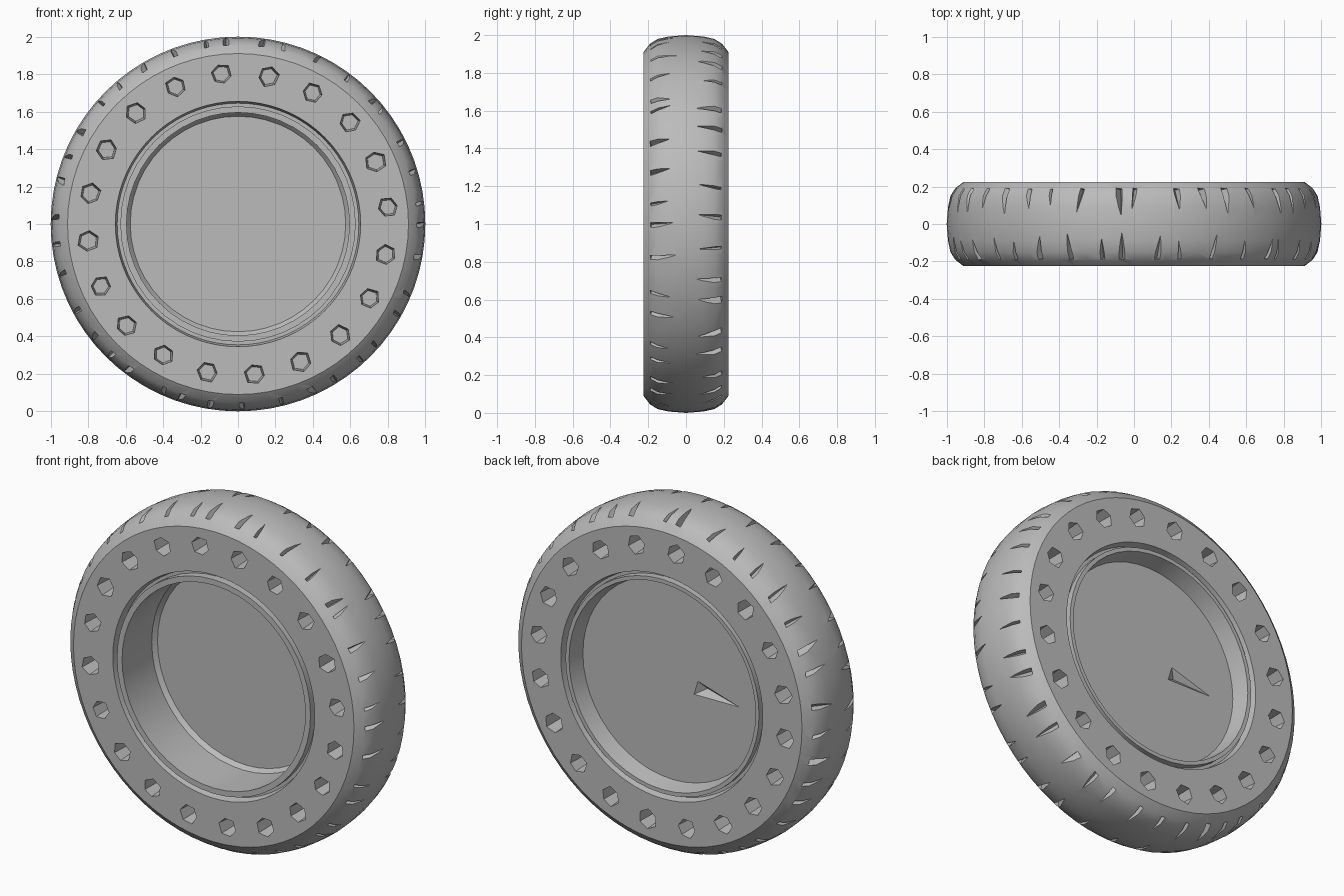
import bpy, bmesh, math, random
from mathutils import Vector

random.seed(4)
if "Cube" in bpy.data.objects:
    bpy.data.objects.remove(bpy.data.objects["Cube"])

grey = bpy.data.materials.new("plain grey")
grey.use_nodes = True
colour = (0.5, 0.5, 0.5, 1)
grey.diffuse_color = colour
grey.node_tree.nodes["Principled BSDF"].inputs["Base Color"].default_value = colour


def polar(angle, radius, y, along=0):
    """Point on the wheel: angle, radius, depth and a shift along the rim."""
    c, s = math.cos(angle), math.sin(angle)
    return Vector((radius * c - along * s, y, 1 + radius * s + along * c))


def to_object(bm, name):
    bmesh.ops.remove_doubles(bm, verts=bm.verts, dist=1e-5)
    bmesh.ops.recalc_face_normals(bm, faces=bm.faces)
    mesh = bpy.data.meshes.new(name)
    bm.to_mesh(mesh)
    bm.free()
    ob = bpy.data.objects.new(name, mesh)
    mesh.materials.append(grey)
    bpy.context.collection.objects.link(ob)
    return ob


def lathe(name, profile, steps):
    """Spin a closed profile of (radius, y) points about the axle."""
    bm = bmesh.new()
    rings = [[bm.verts.new(polar(math.tau * i / steps, r, y)) for r, y in profile]
             for i in range(steps)]
    n = len(profile)
    for i in range(steps):
        a, b = rings[i], rings[(i + 1) % steps]
        for j in range(n):
            k = (j + 1) % n
            if profile[j][0] or profile[k][0]:
                quad = [a[j], a[k], b[k], b[j]]
                if not profile[j][0]:
                    quad = [a[j], a[k], b[k]]
                elif not profile[k][0]:
                    quad = [a[j], a[k], b[j]]
                bm.faces.new(quad)
    return to_object(bm, name)


def hull(bm, points):
    verts = [bm.verts.new(p) for p in points]
    bmesh.ops.convex_hull(bm, input=verts)


def cut(target, bm):
    cutter = to_object(bm, "cutter")
    cutter.hide_render = True
    mod = target.modifiers.new("cut", "BOOLEAN")
    mod.object, mod.operation, mod.solver = cutter, "DIFFERENCE", "EXACT"
    bpy.context.view_layer.objects.active = target
    bpy.ops.object.modifier_apply(modifier=mod.name)
    bpy.data.objects.remove(cutter)


# Tyre: rounded tread, flat side walls, narrow groove next to the rim
half = [(0.61, 0.18), (0.645, 0.18), (0.655, 0.225), (0.91, 0.225),
        (0.955, 0.19), (0.98, 0.15), (0.993, 0.09), (1.0, 0.0)]
tyre = lathe("tyre", half + [(r, -y) for r, y in reversed(half[:-1])], 72)

bm = bmesh.new()
for side in (-1, 1):
    # Blind holes around each side wall
    for i in range(20):
        a = math.radians(96.4 + 18 * i)
        spin = random.uniform(0, 1)
        ring = []
        for j in range(6):
            t = spin + math.tau * j / 6
            size = random.uniform(0.05, 0.06)
            for y, k in ((0.3, 1), (0.225, 1), (0.08, 0.8)):
                ring.append(polar(a, 0.805 + size * k * math.cos(t), side * y,
                                  size * k * math.sin(t)))
        hull(bm, ring)
    # Sharp tapering nicks in the tread shoulders
    for i in range(38):
        a = math.tau * (i + random.uniform(-0.2, 0.2) + side * 0.25) / 38
        w = random.uniform(0.025, 0.05)
        skew = random.uniform(-0.04, 0.04)
        hull(bm, [polar(a, 1.03, side * 0.2, -w), polar(a, 1.03, side * 0.21, w),
                  polar(a, random.uniform(0.9, 0.93), side * 0.18, skew / 2),
                  polar(a, 1.01, side * random.uniform(0.02, 0.07), skew)])
cut(tyre, bm)

# Rim and hub disc: deep recess at the front, shallow one at the back
rim = lathe("rim_and_hub_disc", [
    (0, 0.075), (0.575, 0.075), (0.595, 0.05), (0.595, -0.225), (0.628, -0.225),
    (0.628, 0.22), (0.605, 0.22), (0.585, 0.12), (0, 0.12)], 48)

# Small dent in the back of the hub disc
bm = bmesh.new()
hull(bm, [Vector(p) for p in ((-0.14, 0.14, 1.06), (-0.1, 0.14, 0.93),
                              (-0.46, 0.125, 0.95), (-0.2, 0.085, 0.99))])
cut(rim, bm)

for ob in (tyre, rim):
    bpy.ops.object.select_all(action="DESELECT")
    ob.select_set(True)
    bpy.context.view_layer.objects.active = ob
    bpy.ops.object.shade_smooth_by_angle(angle=math.radians(25))
